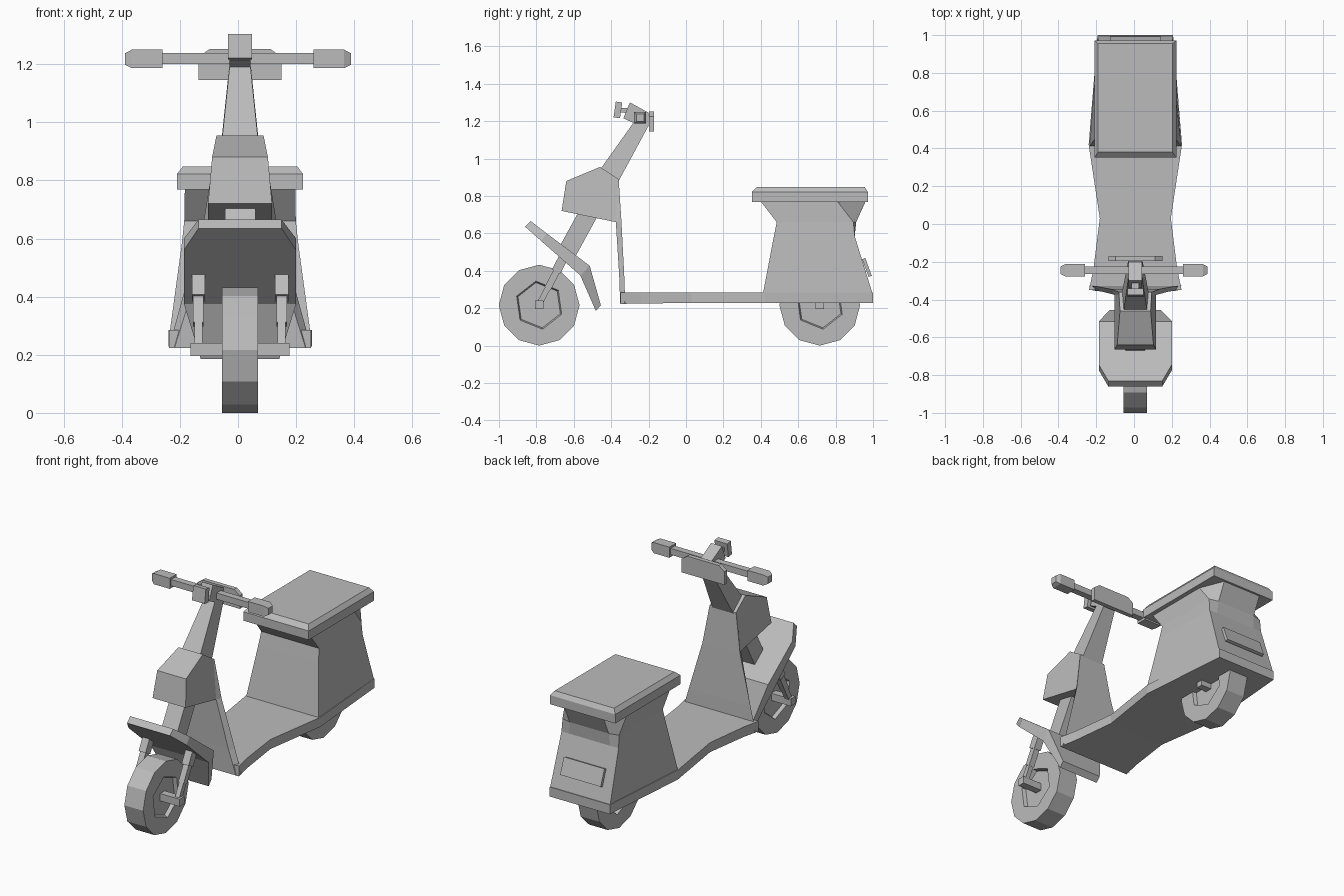
import bpy
import bmesh
from math import sin, cos, radians, tau
from mathutils import Vector

cube = bpy.data.objects.get("Cube")
if cube:
    bpy.data.objects.remove(cube, do_unlink=True)

MID = 0.007  # centre line of the body

grey = bpy.data.materials.new("plain grey")
grey.use_nodes = True
colour = (0.5, 0.5, 0.5, 1)
grey.diffuse_color = colour
grey.node_tree.nodes["Principled BSDF"].inputs["Base Color"].default_value = colour


def finish(name, bm, offset=MID):
    bmesh.ops.recalc_face_normals(bm, faces=bm.faces)
    mesh = bpy.data.meshes.new(name)
    bm.to_mesh(mesh)
    bm.free()
    mesh.materials.append(grey)
    obj = bpy.data.objects.new(name, mesh)
    obj.location.x = offset
    bpy.context.collection.objects.link(obj)
    return obj


def loft(name, rings, offset=MID):
    """Skin a closed solid through rings of equal point count."""
    bm = bmesh.new()
    loops = [[bm.verts.new(p) for p in ring] for ring in rings]
    for a, b in zip(loops, loops[1:]):
        for i in range(len(a)):
            j = (i + 1) % len(a)
            bm.faces.new((a[i], a[j], b[j], b[i]))
    bm.faces.new(loops[0])
    bm.faces.new(loops[-1])
    return finish(name, bm, offset)


def mirrored(points):
    """Ring from right half points, closed with their mirror images."""
    return list(points) + [(-x, y, z) for x, y, z in reversed(points)]


def slab(w_front, w_back, front, back):
    return mirrored([(w_front, *front), (w_back, *back)])


def prism(name, profile):
    """Side profile of (y, z, half width) points."""
    return loft(name, [[(s * w, y, z) for y, z, w in profile] for s in (-1, 1)])


def box(name, x, y, z, offset=MID):
    return loft(name, [[(a, y[0], z[0]), (a, y[1], z[0]), (a, y[1], z[1]), (a, y[0], z[1])]
                       for a in x], offset)


def beam(name, start, end, width, depth, x=0):
    """Box running between two (y, z) points."""
    p, q = Vector((x, *start)), Vector((x, *end))
    d = (q - p).normalized()
    side = Vector((width / 2, 0, 0))
    across = Vector((0, -d.z, d.y)) * depth / 2
    return loft(name, [[c - side - across, c + side - across,
                        c + side + across, c - side + across] for c in (p, q)])


def wheel(name, y, z=0.216, radius=0.216, half=0.0625):
    """Twelve-sided tyre with a six-sided recess in each face."""
    bm = bmesh.new()

    def circle(x, r, n, phase):
        return [bm.verts.new((x, y + r * cos(phase + tau * i / n),
                              z + r * sin(phase + tau * i / n))) for i in range(n)]

    rims = []
    for s in (-1, 1):
        rim = circle(s * half, radius, 12, 0)
        edge = circle(s * half, 0.13, 6, radians(98))
        floor = circle(s * (half - 0.022), 0.122, 6, radians(98))
        edges = [bm.edges.new((l[i - 1], l[i])) for l in (rim, edge) for i in range(len(l))]
        bmesh.ops.triangle_fill(bm, edges=edges, use_beauty=True)
        for i in range(6):
            bm.faces.new((edge[i - 1], edge[i], floor[i], floor[i - 1]))
        bm.faces.new(floor)
        rims.append(rim)
    a, b = rims
    for i in range(12):
        bm.faces.new((a[i - 1], a[i], b[i], b[i - 1]))
    return finish(name, bm)


# Wheels and axles
for label, y, reach in (("front", -0.785, 0.17), ("rear", 0.715, 0.11)):
    wheel(label + "_wheel", y)
    box(label + "_axle", (-reach, reach), (y - 0.022, y + 0.022), (0.196, 0.24))

# Fork legs and stem
for label, s in (("right", -1), ("left", 1)):
    x = s * 0.143
    beam(label + "_fork_lower", (-0.785, 0.22), (-0.735, 0.315), 0.028, 0.03, x)
    beam(label + "_fork_middle", (-0.74, 0.305), (-0.685, 0.41), 0.036, 0.036, x)
    beam(label + "_fork_upper", (-0.695, 0.395), (-0.645, 0.49), 0.046, 0.05, x)
beam("fork_stem", (-0.635, 0.5), (-0.52, 0.71), 0.105, 0.1)

# Front fender: (top point, bottom point, half width) along its length
loft("front_fender", [slab(w, w, top, low) for top, low, w in (
    ((-0.83, 0.665), (-0.86, 0.635), 0.143),
    ((-0.745, 0.6), (-0.775, 0.56), 0.193),
    ((-0.515, 0.427), (-0.565, 0.375), 0.193),
    ((-0.455, 0.215), (-0.482, 0.185), 0.135))])

# Leg shield, wider at its back edge
loft("leg_shield", [slab(wf, wb, (yf, z), (yb, z)) for z, yf, yb, wf, wb in (
    (0.225, -0.352, -0.325, 0.225, 0.245),
    (0.37, -0.357, -0.33, 0.18, 0.205),
    (0.66, -0.375, -0.345, 0.11, 0.125),
    (0.89, -0.38, -0.36, 0.085, 0.088))])

# Footboard running under the whole body
loft("footboard", [mirrored([(w, y, low), (w, y, 0.285)]) for y, w, low in (
    (-0.35, 0.245, 0.223), (-0.24, 0.222, 0.225), (0.03, 0.188, 0.228),
    (0.42, 0.247, 0.228), (1.0, 0.2, 0.228))])

# Rear body, pinched under the seat with a flared tail
loft("rear_body", [mirrored([(wf, yf, z), (wb, ys, z), (wt, yt, z)])
                   for z, yf, ys, yt, wf, wb, wt in (
    (0.27, 0.41, 1.0, 1.0, 0.243, 0.2, 0.14),
    (0.585, 0.47, 0.902, 0.902, 0.2, 0.19, 0.135),
    (0.66, 0.485, 0.895, 0.91, 0.192, 0.188, 0.13),
    (0.77, 0.4, 0.81, 0.96, 0.19, 0.19, 0.13))])

# Seat with a bevelled top
loft("seat", [slab(w, w, (y0, z), (y1, z)) for z, y0, y1, w in (
    (0.768, 0.352, 0.972, 0.217), (0.822, 0.352, 0.972, 0.217),
    (0.848, 0.38, 0.955, 0.197))])

# Number plate on the tail
beam("number_plate", (0.985, 0.37), (0.95, 0.465), 0.27, 0.018)

# Headlight housing and steering column
prism("headlight_housing", [
    (-0.665, 0.72, 0.11), (-0.64, 0.88, 0.096), (-0.46, 0.955, 0.081),
    (-0.36, 0.89, 0.087), (-0.375, 0.66, 0.11)])
loft("steering_column", [
    slab(0.062, 0.07, (-0.46, 0.94), (-0.36, 0.88)),
    slab(0.035, 0.038, (-0.275, 1.2), (-0.195, 1.185))])

# Handlebar clamp, small front lamp and its bracket
prism("handlebar_clamp", [(y, z, 0.036) for y, z in (
    (-0.3, 1.3), (-0.2, 1.245), (-0.195, 1.18), (-0.28, 1.19), (-0.335, 1.215))])
beam("lamp_bracket", (-0.36, 1.26), (-0.3, 1.255), 0.04, 0.025)
beam("front_lamp", (-0.37, 1.218), (-0.358, 1.302), 0.084, 0.035)

# Instrument panel with clipped upper corners
loft("instrument_panel", [[(x, y, z) for x, z in (
    (-0.143, 1.145), (0.143, 1.145), (0.143, 1.225), (0.105, 1.252),
    (-0.105, 1.252), (-0.143, 1.225))] for y in (-0.197, -0.17)])

# Handlebar and tapered grips
box("handlebar", (-0.27, 0.27), (-0.265, -0.225), (1.2, 1.238), 0)
for label, s in (("right", -1), ("left", 1)):
    loft(label + "_grip", [[(s * x, -0.245 + a * h, 1.218 + b * h) for a, b in
                            ((-1, -1), (1, -1), (1, 1), (-1, 1))]
                           for x, h in ((0.26, 0.032), (0.365, 0.032), (0.388, 0.02))], 0)
